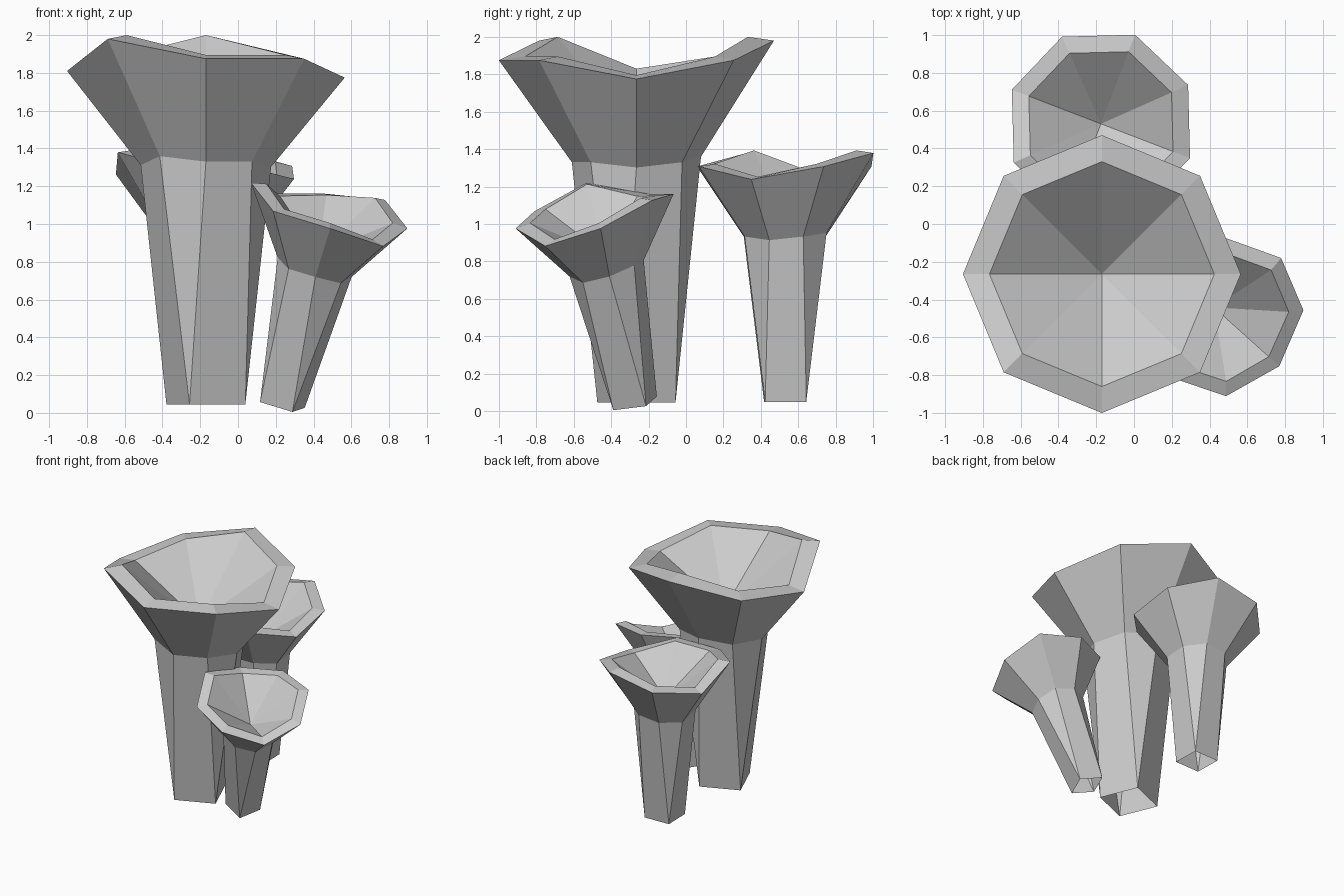
import bpy
import bmesh
from math import cos, sin, radians
from mathutils import Matrix, Vector

cube = bpy.data.objects.get("Cube")
if cube:
    bpy.data.objects.remove(cube, do_unlink=True)

grey = bpy.data.materials.new("plain_grey")
grey.use_nodes = True
colour = (0.6, 0.6, 0.6, 1)
grey.diffuse_color = colour
grey.node_tree.nodes["Principled BSDF"].inputs["Base Color"].default_value = colour

SIDES = 8
RIM_HEIGHT = 1.83
# Wavy rim: height offset of each corner, counter-clockwise from the low one
WAVE = (-0.10, 0, 0.105, 0, -0.065, 0.105, 0, 0)


def ring(bm, radius, height, wave):
    """Eight-sided loop whose corners follow the rim wave by a given amount."""
    return [bm.verts.new((radius * cos(radians(45 * i)),
                          radius * sin(radians(45 * i)),
                          height + wave * WAVE[i])) for i in range(SIDES)]


def bridge(bm, lower, upper):
    """Join two loops, making triangles where corners are shared."""
    for i in range(SIDES):
        j = (i + 1) % SIDES
        corners = (lower[i], lower[j], upper[j], upper[i])
        bm.faces.new(list(dict.fromkeys(corners)))


def build_mesh():
    bm = bmesh.new()
    # Square open foot: each corner serves two corners of the collar
    foot_corners = []
    for k in range(4):
        a = radians(90 * k - 22.5)
        foot_corners.append(bm.verts.new((0.226 * cos(a), 0.226 * sin(a), 0)))
    foot = [foot_corners[((i + 1) // 2) % 4] for i in range(SIDES)]
    collar = ring(bm, 0.345, 1.285, 0.28)
    rim = ring(bm, 0.735, RIM_HEIGHT, 1)
    lip = ring(bm, 0.595, RIM_HEIGHT + 0.02, 1)
    for lower, upper in ((foot, collar), (collar, rim), (rim, lip)):
        bridge(bm, lower, upper)
    # Sunken bowl
    bowl = bm.verts.new((0, 0, 1.43))
    bridge(bm, lip, [bowl] * SIDES)
    mesh = bpy.data.meshes.new("mushroom")
    bm.to_mesh(mesh)
    bm.free()
    mesh.materials.append(grey)
    return mesh


mesh = build_mesh()


def place(name, base, scale, turn, tilt):
    obj = bpy.data.objects.new(name, mesh)
    obj.matrix_world = (Matrix.Translation(Vector(base))
                        @ Matrix.Rotation(radians(turn), 4, "Z")
                        @ Matrix.Rotation(radians(tilt), 4, "Y")
                        @ Matrix.Scale(scale, 4))
    bpy.context.collection.objects.link(obj)


place("large_mushroom", (-0.17, -0.265, 0.045), 1, 0, 0)
place("back_mushroom", (-0.175, 0.53, 0.05), 0.687, -21, 0)
place("leaning_mushroom", (0.235, -0.272, 0.042), 0.588, -42, 17.5)
